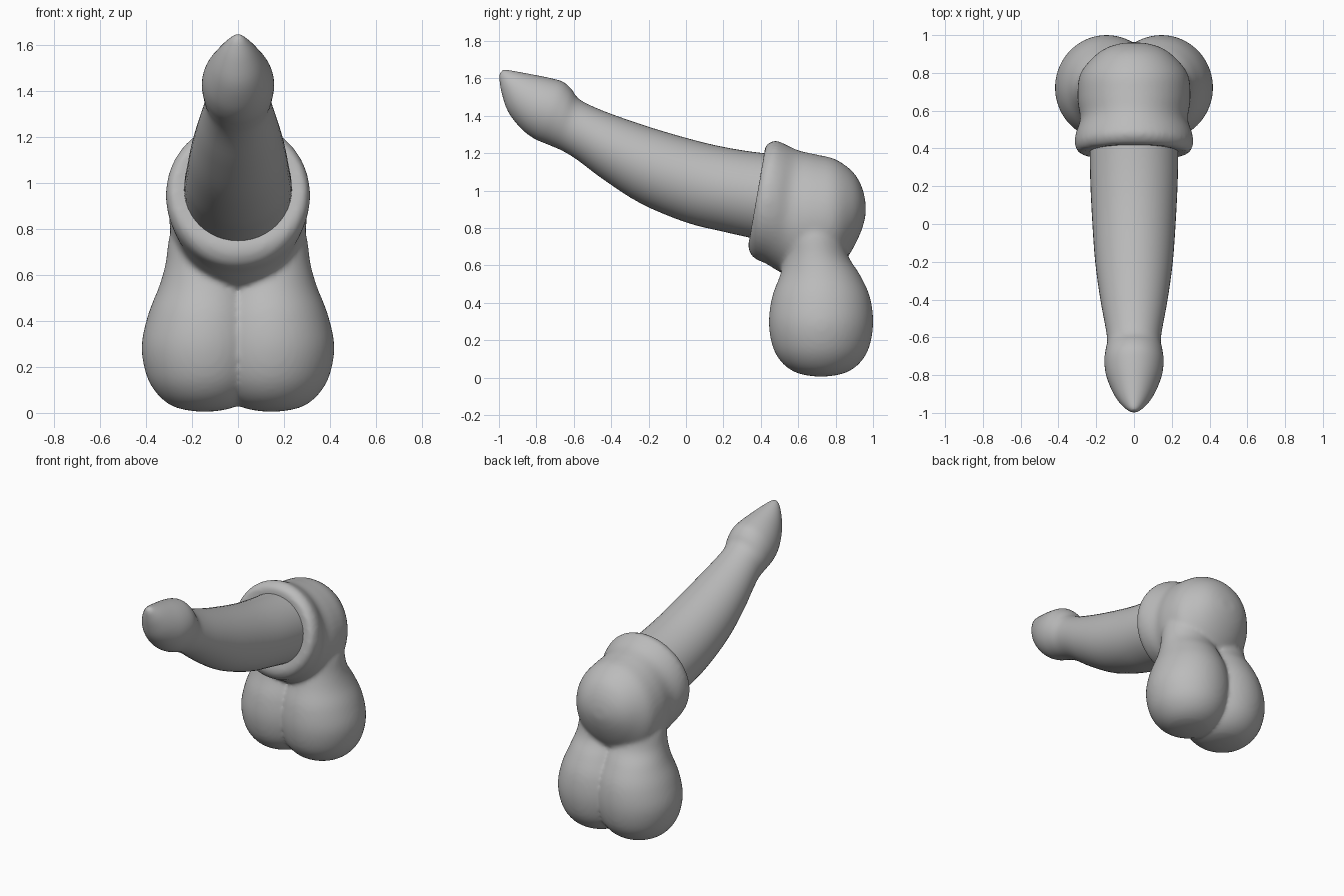
import bpy, bmesh, math
from mathutils import Vector

grey = bpy.data.materials.new("plain grey")
grey.diffuse_color = (0.5, 0.5, 0.5, 1)


def refine(rows, steps):
    """Catmull-Rom interpolation between cross-section rows."""
    out = []
    for i in range(len(rows) - 1):
        p0, p1 = rows[max(i - 1, 0)], rows[i]
        p2, p3 = rows[i + 1], rows[min(i + 2, len(rows) - 1)]
        for s in range(steps):
            t = s / steps
            out.append([0.5 * (2 * b + (c - a) * t + (2 * a - 5 * b + 4 * c - d) * t * t
                               + (3 * b - a - 3 * c + d) * t ** 3)
                        for a, b, c, d in zip(p0, p1, p2, p3)])
    return out + [list(rows[-1])]


def loft(bm, rows, sides=48, steps=4):
    """Rows: upper y, z, lower y, z, half width, centre x."""
    rings = []
    for uy, uz, ly, lz, w, cx in refine(rows, steps):
        mid = Vector((cx, (uy + ly) / 2, (uz + lz) / 2))
        half = Vector((0, (uy - ly) / 2, (uz - lz) / 2))
        ring = []
        for k in range(sides):
            a = 2 * math.pi * k / sides
            ring.append(bm.verts.new(mid + half * math.cos(a) + Vector((w * math.sin(a), 0, 0))))
        rings.append(ring)
    for r, q in zip(rings, rings[1:]):
        for k in range(sides):
            n = (k + 1) % sides
            bm.faces.new((r[k], r[n], q[n], q[k]))
    bm.faces.new(rings[0])
    bm.faces.new(rings[-1])


def finish(bm, name):
    bmesh.ops.recalc_face_normals(bm, faces=bm.faces)
    for f in bm.faces:
        f.smooth = True
    mesh = bpy.data.meshes.new(name)
    bm.to_mesh(mesh)
    bm.free()
    mesh.materials.append(grey)
    ob = bpy.data.objects.new(name, mesh)
    bpy.context.collection.objects.link(ob)
    return ob


# Tapered, upward curving shaft with a pointed head
shaft = [
    (-0.980, 1.643, -0.995, 1.625, 0.012, 0),
    (-0.960, 1.645, -0.997, 1.595, 0.032, 0),
    (-0.900, 1.635, -0.985, 1.520, 0.070, 0),
    (-0.820, 1.620, -0.950, 1.420, 0.110, 0),
    (-0.730, 1.602, -0.880, 1.330, 0.145, 0),
    (-0.660, 1.582, -0.810, 1.277, 0.157, 0),
    (-0.615, 1.545, -0.735, 1.245, 0.152, 0),
    (-0.575, 1.492, -0.660, 1.212, 0.142, 0),
    (-0.500, 1.450, -0.580, 1.163, 0.152, 0),
    (-0.360, 1.395, -0.440, 1.058, 0.178, 0),
    (-0.150, 1.325, -0.240, 0.930, 0.206, 0),
    (0.100, 1.255, 0.000, 0.830, 0.223, 0),
    (0.300, 1.215, 0.200, 0.780, 0.232, 0),
    (0.500, 1.190, 0.400, 0.735, 0.235, 0),
]
bm = bmesh.new()
loft(bm, shaft)
finish(bm, "shaft")

# Body: rolled collar at the front, rounded at the back
body = [
    (0.420, 1.190, 0.345, 0.760, 0.240, 0),
    (0.425, 1.238, 0.333, 0.700, 0.287, 0),
    (0.475, 1.267, 0.360, 0.642, 0.312, 0),
    (0.525, 1.250, 0.430, 0.608, 0.309, 0),
    (0.600, 1.215, 0.510, 0.560, 0.285, 0),
    (0.700, 1.192, 0.620, 0.520, 0.299, 0),
    (0.800, 1.167, 0.780, 0.540, 0.287, 0),
    (0.892, 1.100, 0.875, 0.660, 0.215, 0),
    (0.940, 1.020, 0.932, 0.770, 0.140, 0),
    (0.960, 0.940, 0.960, 0.860, 0.055, 0),
]
# Pear-shaped lobe: z, centre x, centre y, x radius, y radius
lobe = [
    (0.006, 0.145, 0.722, 0.04, 0.04),
    (0.025, 0.145, 0.722, 0.13, 0.13),
    (0.075, 0.145, 0.722, 0.20, 0.205),
    (0.160, 0.145, 0.722, 0.252, 0.257),
    (0.290, 0.145, 0.722, 0.274, 0.279),
    (0.430, 0.140, 0.722, 0.250, 0.262),
    (0.550, 0.135, 0.717, 0.208, 0.213),
    (0.650, 0.125, 0.698, 0.190, 0.170),
    (0.780, 0.115, 0.690, 0.180, 0.155),
    (0.930, 0.090, 0.690, 0.140, 0.130),
]
bm = bmesh.new()
loft(bm, body)
for side in (-1, 1):
    loft(bm, [(cy + ry, z, cy - ry, z, rx, side * cx) for z, cx, cy, rx, ry in lobe])
base = finish(bm, "base_with_lobes")

# Fuse body and lobes into one soft skin
fuse = base.modifiers.new("fuse", 'REMESH')
fuse.mode = 'VOXEL'
fuse.voxel_size = 0.013
fuse.use_smooth_shade = True
soften = base.modifiers.new("soften", 'SMOOTH')
soften.factor = 0.5
soften.iterations = 10
